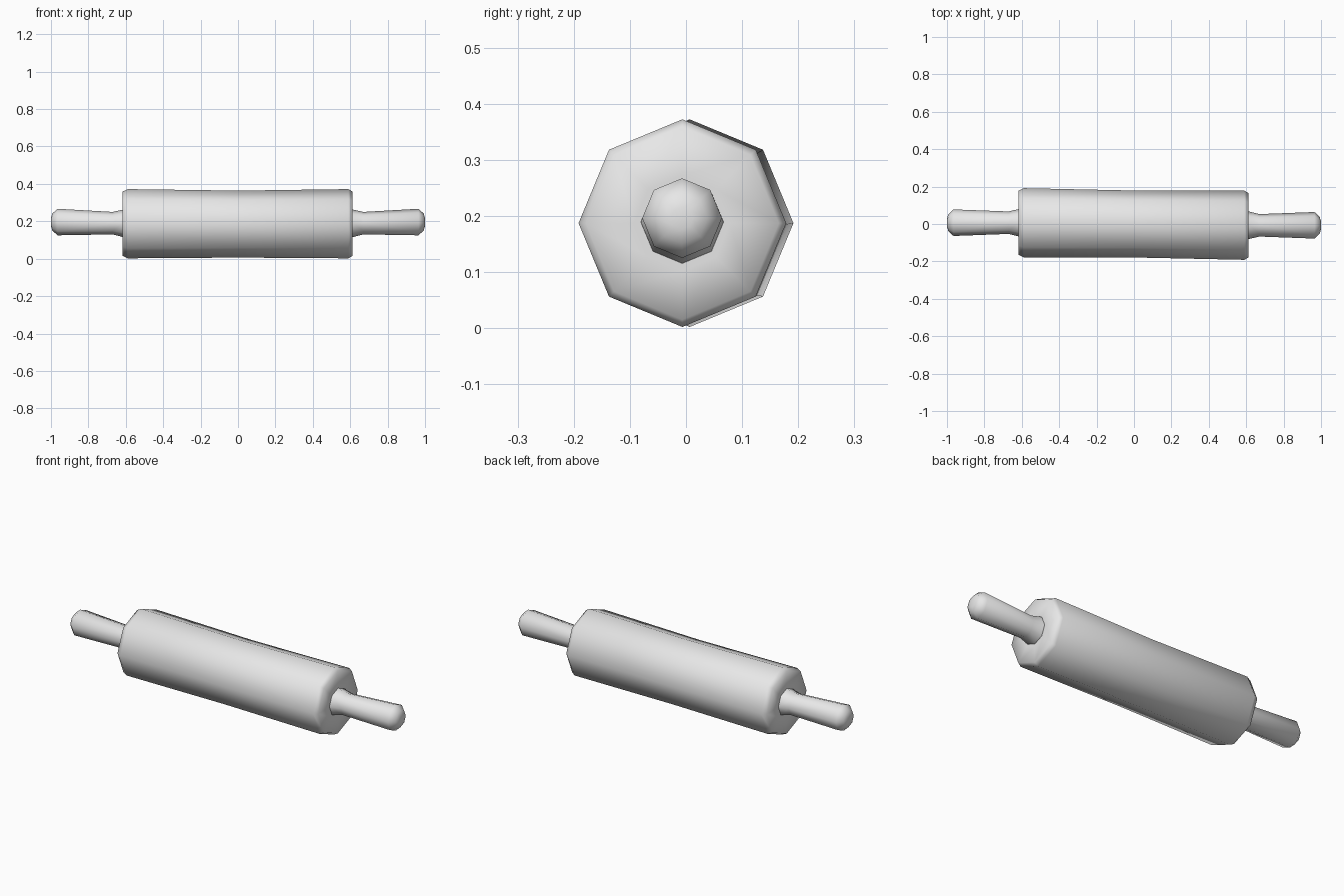
import bpy, bmesh, math

if "Cube" in bpy.data.objects:
    bpy.data.objects.remove(bpy.data.objects["Cube"])

SIDES = 8
AXIS_Z = 0.187

wood = bpy.data.materials.new("plain grey")
wood.use_nodes = True
wood.diffuse_color = (0.8, 0.8, 0.8, 1)
wood.node_tree.nodes["Principled BSDF"].inputs["Base Color"].default_value = (0.8, 0.8, 0.8, 1)


def lathe(name, profile):
    """Octagonal turned part along x; profile holds (x, radius, lift)."""
    bm = bmesh.new()
    rings = []
    for x, radius, lift in profile:
        sway = max(-0.007, min(0.007, -0.011 * x))  # slightly crooked axis
        ring = []
        for i in range(SIDES):
            a = 2 * math.pi * i / SIDES
            ring.append(bm.verts.new((x, sway + radius * math.cos(a),
                                      AXIS_Z + lift + radius * math.sin(a))))
        rings.append(ring)
    for r0, r1 in zip(rings, rings[1:]):
        for i in range(SIDES):
            j = (i + 1) % SIDES
            bm.faces.new((r0[i], r0[j], r1[j], r1[i]))
    bm.faces.new(rings[0])
    bm.faces.new(rings[-1])
    bmesh.ops.recalc_face_normals(bm, faces=bm.faces)
    for f in bm.faces:
        f.smooth = True
    mesh = bpy.data.meshes.new(name)
    bm.to_mesh(mesh)
    bm.free()
    mesh.materials.append(wood)
    obj = bpy.data.objects.new(name, mesh)
    bpy.context.collection.objects.link(obj)
    return obj


# Roller with chamfered ends and a slightly worn waist
lathe("roller", [(-0.617, 0.085, 0), (-0.617, 0.172, 0), (-0.59, 0.185, 0),
                 (0, 0.179, -0.002),
                 (0.59, 0.185, 0), (0.612, 0.172, 0), (0.612, 0.085, 0)])

# Handles: flared root, narrow neck, swelling grip, rounded tip
grip = [(0.605, 0.075, 0.002), (0.617, 0.073, 0.002), (0.67, 0.06, 0.003),
        (0.965, 0.071, 0.009), (0.993, 0.045, 0.009), (1.0, 0.02, 0.009)]
for side, name in ((1, "left_handle"), (-1, "right_handle")):
    lathe(name, [(side * x, r, lift) for x, r, lift in grip])
